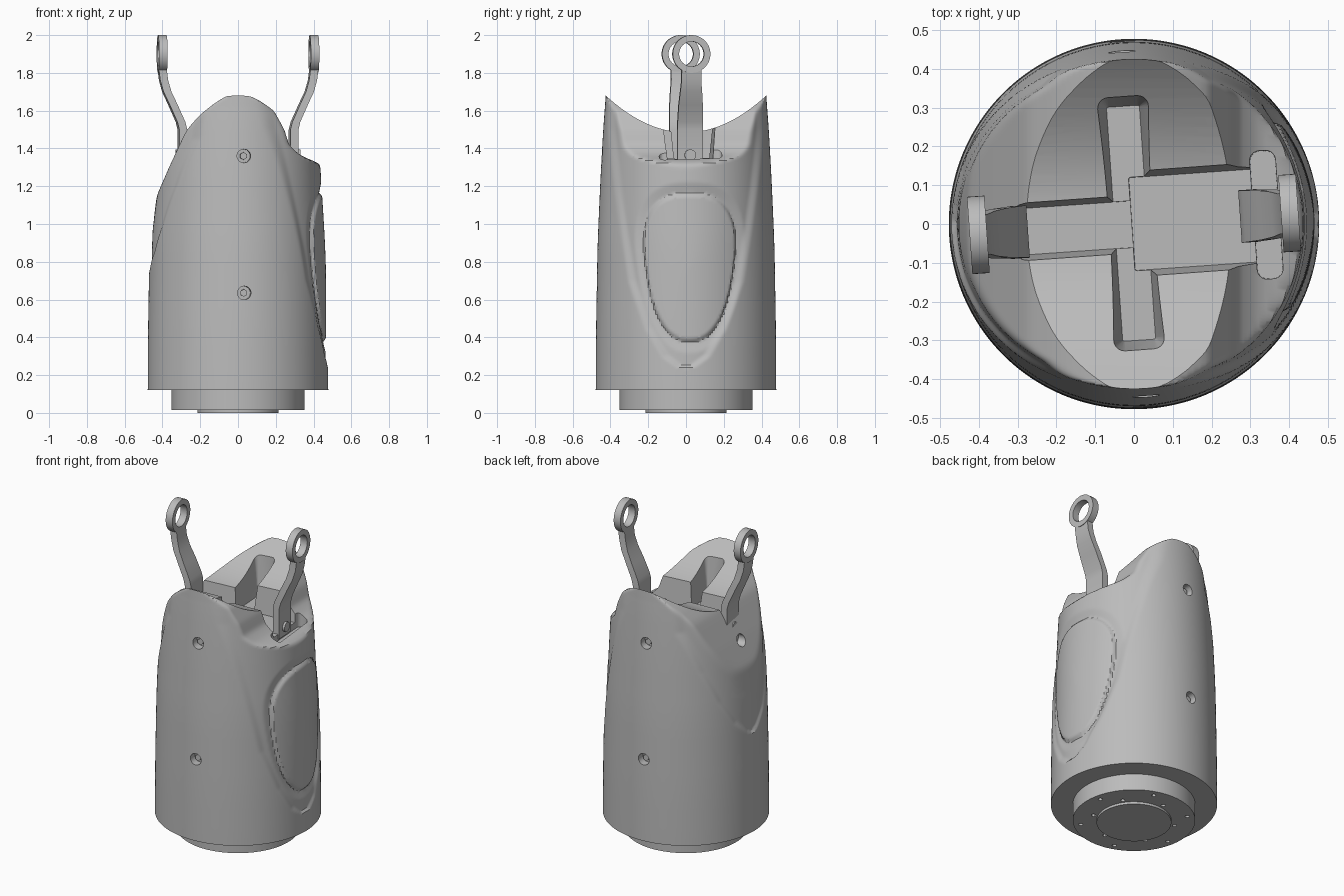
import bpy, bmesh, math
from mathutils import Matrix, Vector

cube = bpy.data.objects.get("Cube")
if cube:
    bpy.data.objects.remove(cube, do_unlink=True)

grey = bpy.data.materials.new("plain grey")
grey.use_nodes = True
grey.diffuse_color = (0.5, 0.5, 0.5, 1)
grey.node_tree.nodes["Principled BSDF"].inputs["Base Color"].default_value = (0.5, 0.5, 0.5, 1)

TWIST = Matrix.Rotation(math.radians(4), 4, 'Z')   # inner parts sit slightly turned


def finish(name, bm, smooth=True, twist=False):
    if twist:
        bm.transform(TWIST)
    bmesh.ops.recalc_face_normals(bm, faces=bm.faces)
    me = bpy.data.meshes.new(name)
    bm.to_mesh(me)
    bm.free()
    me.materials.append(grey)
    ob = bpy.data.objects.new(name, me)
    bpy.context.collection.objects.link(ob)
    if smooth:
        shade(ob)
    return ob


def select(ob):
    bpy.ops.object.select_all(action='DESELECT')
    ob.select_set(True)
    bpy.context.view_layer.objects.active = ob


def shade(ob):
    select(ob)
    bpy.ops.object.shade_smooth_by_angle(angle=math.radians(30))


def cut(ob, cutter):
    mod = ob.modifiers.new("cut", 'BOOLEAN')
    mod.operation, mod.solver, mod.object = 'DIFFERENCE', 'EXACT', cutter
    select(ob)
    bpy.ops.object.modifier_apply(modifier=mod.name)
    bpy.data.objects.remove(cutter, do_unlink=True)


def lerp(table, t):
    for (a, va), (b, vb) in zip(table, table[1:]):
        if t <= b:
            return va + (vb - va) * max(0, (t - a) / (b - a))
    return table[-1][1]


def smooth_lerp(table, t, w=0.02):
    return sum(lerp(table, t + w * k) for k in (-1, -0.5, 0, 0.5, 1)) / 5


def soft_min(a, b, k=0.02):
    h = max(k - abs(a - b), 0) / k
    return min(a, b) - h * h * k / 4


def loft(bm, rings):
    rows = [[bm.verts.new(p) for p in ring] for ring in rings]
    n = len(rows[0])
    for lo, hi in zip(rows, rows[1:]):
        for i in range(n):
            bm.faces.new((lo[i], lo[(i + 1) % n], hi[(i + 1) % n], hi[i]))
    bm.faces.new(rows[0])
    bm.faces.new(rows[-1])


def cylinder(bm, r, depth, centre, axis='Z', seg=24):
    turn = {'Z': Matrix(), 'X': Matrix.Rotation(math.pi / 2, 4, 'Y'),
            'Y': Matrix.Rotation(math.pi / 2, 4, 'X')}[axis]
    bmesh.ops.create_cone(bm, cap_ends=True, segments=seg, radius1=r, radius2=r, depth=depth,
                          matrix=Matrix.Translation(centre) @ turn)


def drafted_slot(x0, x1, y0, y1, floor, draft=0.025, r=0.03):
    """Rounded rectangular cutter whose walls lean outward."""
    def ring(z, d):
        pts = []
        for k, (x, y) in enumerate(((x1 - r, y1 - r), (x0 + r, y1 - r),
                                    (x0 + r, y0 + r), (x1 - r, y0 + r))):
            for j in range(6):
                a = math.pi / 2 * (k + j / 5)
                pts.append((x + (r - d) * math.cos(a), y + (r - d) * math.sin(a), z))
        return pts
    bm = bmesh.new()
    loft(bm, [ring(floor, draft), ring(1.6, 0), ring(2.0, 0)])
    return finish("slot_cutter", bm, False, True)


# Body profiles: radius, side limits and the width of the side shields by height
RADIUS = [(0.12, 0.478), (0.45, 0.476), (0.9, 0.468), (1.3, 0.45), (1.6, 0.432), (1.72, 0.42)]
LIMIT_L = [(0.12, 0.6), (0.9, 0.49), (1.0, 0.455), (1.15, 0.43), (1.3, 0.365), (1.45, 0.295),
           (1.5, 0.27), (1.58, 0.2), (1.65, 0.11), (1.7, 0.02)]
LIMIT_R = [(0.12, 0.6), (1.22, 0.5), (1.28, 0.46), (1.32, 0.435), (1.345, 0.37), (1.37, 0.32),
           (1.42, 0.27), (1.5, 0.245), (1.6, 0.19), (1.65, 0.12), (1.7, 0.02)]
SHIELD_R = [(0.23, -0.05), (0.25, 0.06), (0.3, 0.13), (0.45, 0.22), (0.7, 0.31), (0.95, 0.35),
            (1.2, 0.385), (1.5, 0.42)]
SHIELD_L = [(0.72, -0.05), (0.76, 0.06), (0.85, 0.16), (1.0, 0.25), (1.2, 0.33), (1.45, 0.4)]
GROOVE = [(0, 0.008), (0.84, 0.002), (0.88, -0.014), (1.0, 0.0)]


def body_point(a, z):
    r = smooth_lerp(RADIUS, z, 0.1)
    x, y = r * math.cos(a), r * math.sin(a)
    shield = SHIELD_R if x > 0 else SHIELD_L
    inside = min(1, max(0, (lerp(shield, z) - abs(y)) / 0.04))
    offset = -0.013 * inside * inside * (3 - 2 * inside)
    if x > 0:                                        # egg-shaped side panel
        t = (z - 0.77) / 0.45
        egg = (abs(y - 0.02) / max(0.1, 0.28 + 0.07 * t)) ** 2.5 + abs(t) ** 2.5
        offset += lerp(GROOVE, egg ** 0.4)
    x, y = x * (1 + offset / r), y * (1 + offset / r)
    if x > 0:
        x = soft_min(x, smooth_lerp(LIMIT_R, z, 0.012))
    else:
        x = -soft_min(-x, smooth_lerp(LIMIT_L, z))
    return x, y, z


# Body shell
SEG, ROWS = 256, 130
bm = bmesh.new()
loft(bm, [[body_point(2 * math.pi * i / SEG, 0.12 + 1.58 * k / ROWS) for i in range(SEG)]
          for k in range(ROWS + 1)])
body = finish("body_shell", bm, False)

# Saddle-shaped top
bm = bmesh.new()
ys = [0.6 * (i / 24 - 1) for i in range(49)]
outline = [(y, 1.485 + 0.195 * (y / 0.425) ** 2) for y in ys] + [(0.6, 2.2), (-0.6, 2.2)]
loft(bm, [[(x, y, z) for y, z in outline] for x in (-0.7, 0.7)])
cut(body, finish("saddle_cutter", bm, False))

# Cross-shaped slot and the pocket on the side shelf
for slot in ((-0.075, 0.06, -0.325, 0.33, 1.35), (-0.32, 0.1, -0.085, 0.085, 1.345),
             (-0.03, 0.34, -0.145, 0.145, 1.34)):
    cut(body, drafted_slot(*slot))
cut(body, drafted_slot(0.305, 0.38, -0.17, 0.17, 1.3, 0.005))

# Screw holes with their screws
for side in (-1, 1):
    for z in (0.635, 1.36):
        y = side * (smooth_lerp(RADIUS, z) - 0.01)
        bm = bmesh.new()
        cylinder(bm, 0.036, 0.08, (0, y, z), 'Y')
        cut(body, finish("hole_cutter", bm, False, True))
        bm = bmesh.new()
        cylinder(bm, 0.02, 0.03, (0, y - side * 0.03, z), 'Y', 6)
        finish("body_screw", bm, False, True)
bm = bmesh.new()
cylinder(bm, 0.036, 0.12, (-0.39, 0, 1.29), 'X')
cut(body, finish("hole_cutter", bm, False, True))
shade(body)

# Base flange with two bolt circles
bm = bmesh.new()
cylinder(bm, 0.352, 0.11, (0, 0, 0.07), seg=96)
flange = finish("base_flange", bm, False)
bm = bmesh.new()
cylinder(bm, 0.215, 0.03, (0, 0, 0.015), seg=64)
finish("base_disc", bm)
bm = bmesh.new()
for ring_r, start in ((0.31, 0.2), (0.24, 0.6)):
    for i in range(6):
        a = start + i * math.pi / 3
        cylinder(bm, 0.013, 0.06, (ring_r * math.cos(a), ring_r * math.sin(a), 0.02), seg=12)
cut(flange, finish("bolt_cutter", bm, False))
shade(flange)

# Two bent arms ending in rings: (distance from axis, height, half width)
PATH = [(0.295, 1.31, 0.068), (0.295, 1.5, 0.068), (0.305, 1.54, 0.067), (0.345, 1.63, 0.064),
        (0.378, 1.7, 0.058), (0.395, 1.76, 0.052), (0.402, 1.815, 0.052)]
for side, name in ((1, "left"), (-1, "right")):
    bm = bmesh.new()
    loft(bm, [[(side * (x + dx), dy * w, z) for dx, dy in
               ((-0.021, -1), (0.021, -1), (0.021, 1), (-0.021, 1))] for x, z, w in PATH])
    finish(name + "_arm", bm, True, True)
    bm = bmesh.new()
    rings = []
    for x, r in ((0.38, 0.066), (0.425, 0.066), (0.425, 0.1), (0.38, 0.1)):
        rings.append([bm.verts.new((side * x, r * math.cos(i * math.pi / 24),
                                    1.9 + r * math.sin(i * math.pi / 24))) for i in range(48)])
    for p, q in zip(rings, rings[1:] + rings[:1]):
        for i in range(48):
            j = (i + 1) % 48
            bm.faces.new((p[i], p[j], q[j], q[i]))
    finish(name + "_arm_ring", bm, True, True)
    bm = bmesh.new()
    cylinder(bm, 0.03, 0.02, (side * 0.32, 0, 1.365), 'X')
    finish(name + "_arm_screw", bm, True, True)
